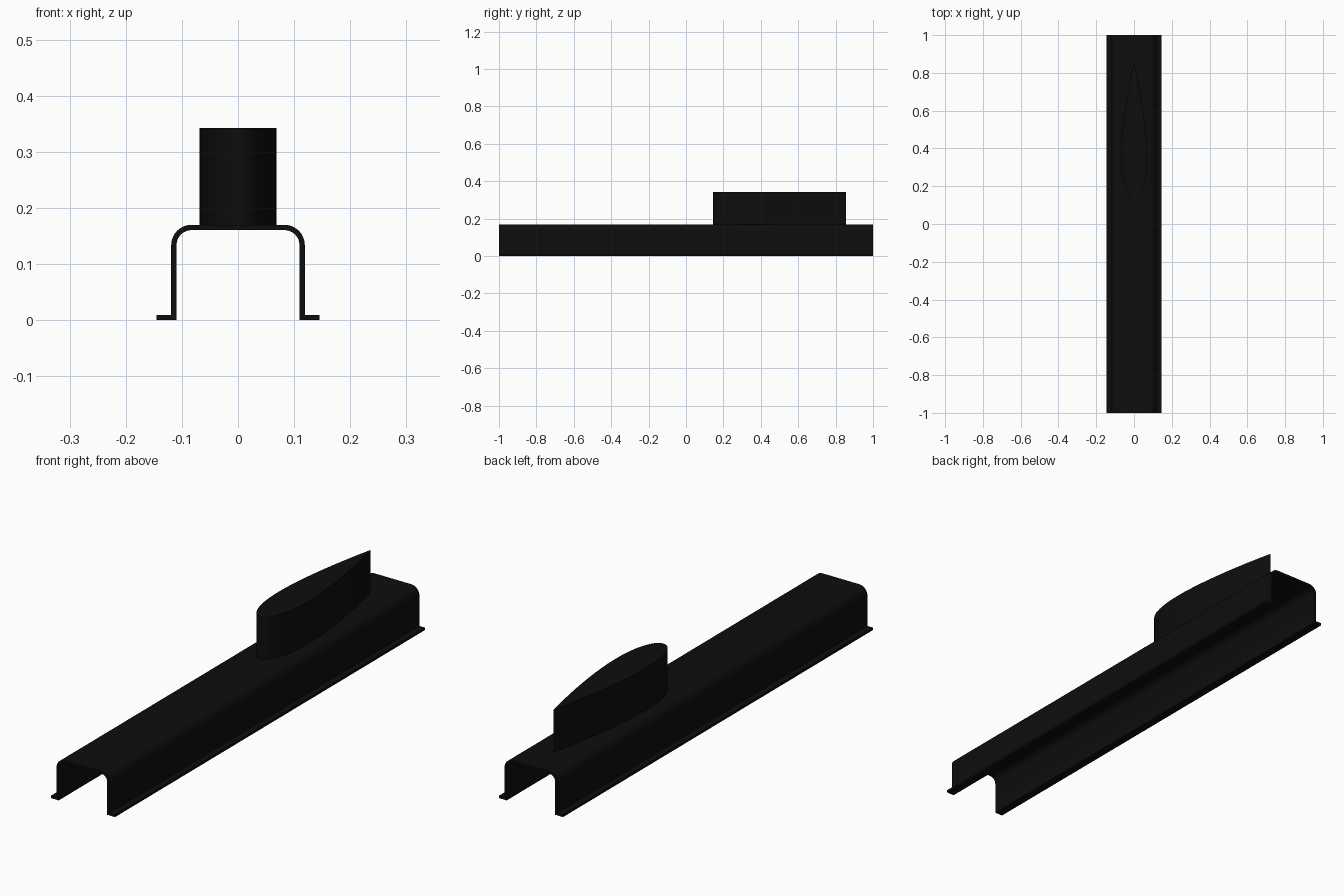
import bpy, bmesh, math

if "Cube" in bpy.data.objects:
    bpy.data.objects.remove(bpy.data.objects["Cube"])

black = bpy.data.materials.new("matte black")
black.diffuse_color = (0.004, 0.004, 0.004, 1)
black.use_nodes = True
black.node_tree.nodes["Principled BSDF"].inputs["Base Color"].default_value = black.diffuse_color


def extrude(name, outline, axis, start, end, angle):
    """Extrude a closed 2D outline along y (outline in xz) or z (outline in xy)."""
    bm = bmesh.new()
    place = (lambda a, b: (a, start, b)) if axis == "y" else (lambda a, b: (a, b, start))
    face = bm.faces.new([bm.verts.new(place(a, b)) for a, b in outline])
    result = bmesh.ops.extrude_face_region(bm, geom=[face])
    moved = [v for v in result["geom"] if isinstance(v, bmesh.types.BMVert)]
    offset = (0, end - start, 0) if axis == "y" else (0, 0, end - start)
    bmesh.ops.translate(bm, verts=moved, vec=offset)
    bmesh.ops.recalc_face_normals(bm, faces=bm.faces)
    mesh = bpy.data.meshes.new(name)
    bm.to_mesh(mesh)
    bm.free()
    mesh.materials.append(black)
    obj = bpy.data.objects.new(name, mesh)
    bpy.context.collection.objects.link(obj)
    bpy.context.view_layer.objects.active = obj
    obj.select_set(True)
    bpy.ops.object.shade_smooth_by_angle(angle=math.radians(angle))
    obj.select_set(False)
    return obj


# Hat-section channel: flange, wall, rounded shoulder, thin top
HALF, TOP, WALL, RADIUS, FLANGE = 0.119, 0.17, 0.0095, 0.036, 0.145


def shoulder(radius, steps=12):
    cx, cz = HALF - RADIUS, TOP - RADIUS
    return [(cx + radius * math.cos(t), cz + radius * math.sin(t))
            for t in (math.pi / 2 * i / steps for i in range(steps + 1))]


outer = [(FLANGE, 0), (FLANGE, WALL), (HALF, WALL)] + shoulder(RADIUS)
inner = [(HALF - WALL, 0)] + shoulder(RADIUS - WALL)
mirror = lambda pts: [(-x, z) for x, z in reversed(pts)]
extrude("channel_rail", outer + mirror(outer) + [(-x, z) for x, z in inner] + inner[::-1],
        "y", -1, 1, 30)

# Fin: symmetric aerofoil, round nose towards the front, sharp tail
NOSE, CHORD, THICK = 0.145, 0.71, 0.138 / 0.71


def half_width(s):
    return 5 * THICK * CHORD * (0.2969 * math.sqrt(s) - 0.126 * s - 0.3516 * s**2
                                + 0.2843 * s**3 - 0.1036 * s**4)


stations = [(1 - math.cos(math.pi * i / 40)) / 2 for i in range(41)]
side = [(half_width(s), NOSE + CHORD * s) for s in stations[1:-1]]
fin = [(0, NOSE)] + side + [(0, NOSE + CHORD)] + [(-x, y) for x, y in reversed(side)]
extrude("aerofoil_fin", fin, "z", 0.166, 0.343, 40)
